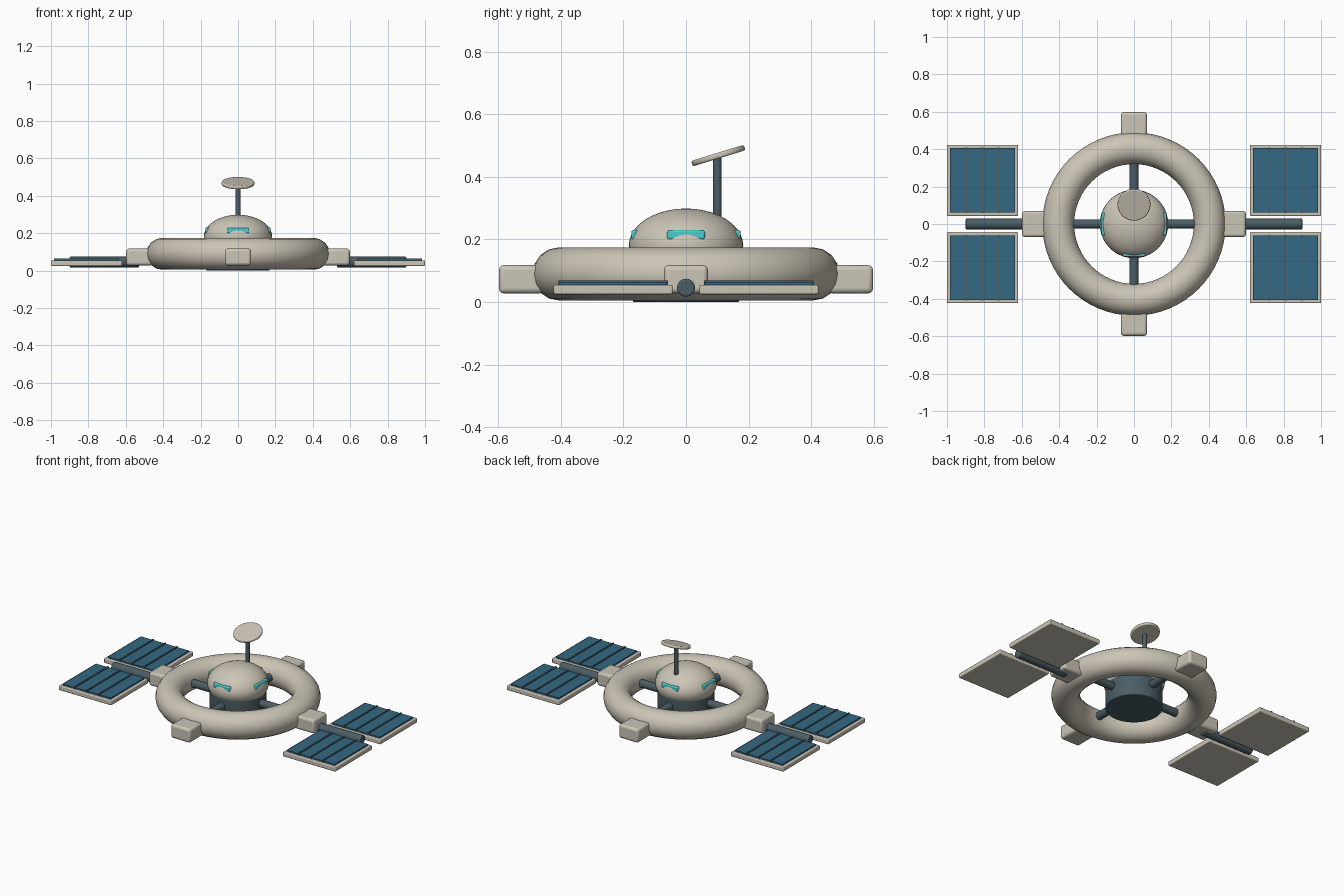
import bpy
from math import radians, pi

if "Cube" in bpy.data.objects:
    bpy.data.objects.remove(bpy.data.objects["Cube"])


def material(name, rgb):
    m = bpy.data.materials.new(name)
    m.diffuse_color = (*rgb, 1)
    m.use_nodes = True
    m.node_tree.nodes["Principled BSDF"].inputs["Base Color"].default_value = m.diffuse_color
    return m


HULL = material("hull", (0.60, 0.56, 0.47))
DARK = material("dark_metal", (0.07, 0.11, 0.13))
BLUE = material("cells", (0.035, 0.14, 0.23))
TEAL = material("glass", (0.07, 0.60, 0.62))


def finish(name, mat, bevel=0, angle=35):
    ob = bpy.context.object
    ob.name = name
    ob.data.materials.append(mat)
    bpy.ops.object.transform_apply(location=False, rotation=True, scale=True)
    if bevel:
        b = ob.modifiers.new("bevel", 'BEVEL')
        b.width, b.segments = bevel, 3
    bpy.ops.object.shade_smooth_by_angle(angle=radians(angle))
    return ob


def box(name, loc, size, mat, bevel=0, rz=0):
    bpy.ops.mesh.primitive_cube_add(size=1, location=loc, rotation=(0, 0, rz))
    bpy.context.object.scale = size
    return finish(name, mat, bevel)


def rod(name, loc, radius, depth, mat, rot=(0, 0, 0), bevel=0, sides=24):
    bpy.ops.mesh.primitive_cylinder_add(vertices=sides, radius=radius, depth=depth,
                                        location=loc, rotation=rot)
    return finish(name, mat, bevel)


# Habitat ring
bpy.ops.mesh.primitive_torus_add(location=(0, 0, 0.09), major_radius=0.405, minor_radius=0.085,
                                 major_segments=64, minor_segments=16)
finish("habitat_ring", HULL, angle=60)

# Central hub and dome
rod("hub", (0, 0, 0.095), 0.17, 0.19, DARK, bevel=0.006, sides=40)
bpy.ops.mesh.primitive_uv_sphere_add(segments=40, ring_count=20, location=(0, 0, 0.18))
bpy.context.object.scale = (0.183, 0.183, 0.119)
finish("dome", HULL, angle=60)

# Spokes, docking modules and dome windows around the four sides
for i, (cx, cy) in enumerate([(1, 0), (0, 1), (-1, 0), (0, -1)]):
    a = i * pi / 2
    rod("spoke", (cx * 0.25, cy * 0.25, 0.09), 0.025, 0.24, DARK, (0, pi / 2, a))
    box("docking_module", (cx * 0.525, cy * 0.525, 0.073), (0.145, 0.14, 0.09), HULL, 0.015, a)
    box("window", (cx * 0.163, cy * 0.163, 0.215), (0.022, 0.12, 0.03), TEAL, 0.006, a)

# Solar wings
for sx in (-1, 1):
    rod("wing_arm", (sx * 0.715, 0, 0.046), 0.029, 0.37, DARK, (0, pi / 2, 0), 0.006, 16)
    for sy in (-1, 1):
        x, y = sx * 0.81, sy * 0.233
        box("panel_frame", (x, y, 0.04), (0.38, 0.38, 0.03), HULL, 0.005)
        box("panel_cells", (x, y, 0.056), (0.345, 0.345, 0.016), BLUE)
        for k in (-1, 0, 1):
            box("cell_divider", (x + k * 0.087, y, 0.06), (0.009, 0.35, 0.018), DARK)

# Antenna mast and tilted dish
rod("antenna_mast", (0, 0.1, 0.345), 0.014, 0.23, DARK, sides=16)
rod("antenna_dish", (0, 0.103, 0.468), 0.088, 0.018, HULL, (radians(17), 0, 0), 0.006, 40)
